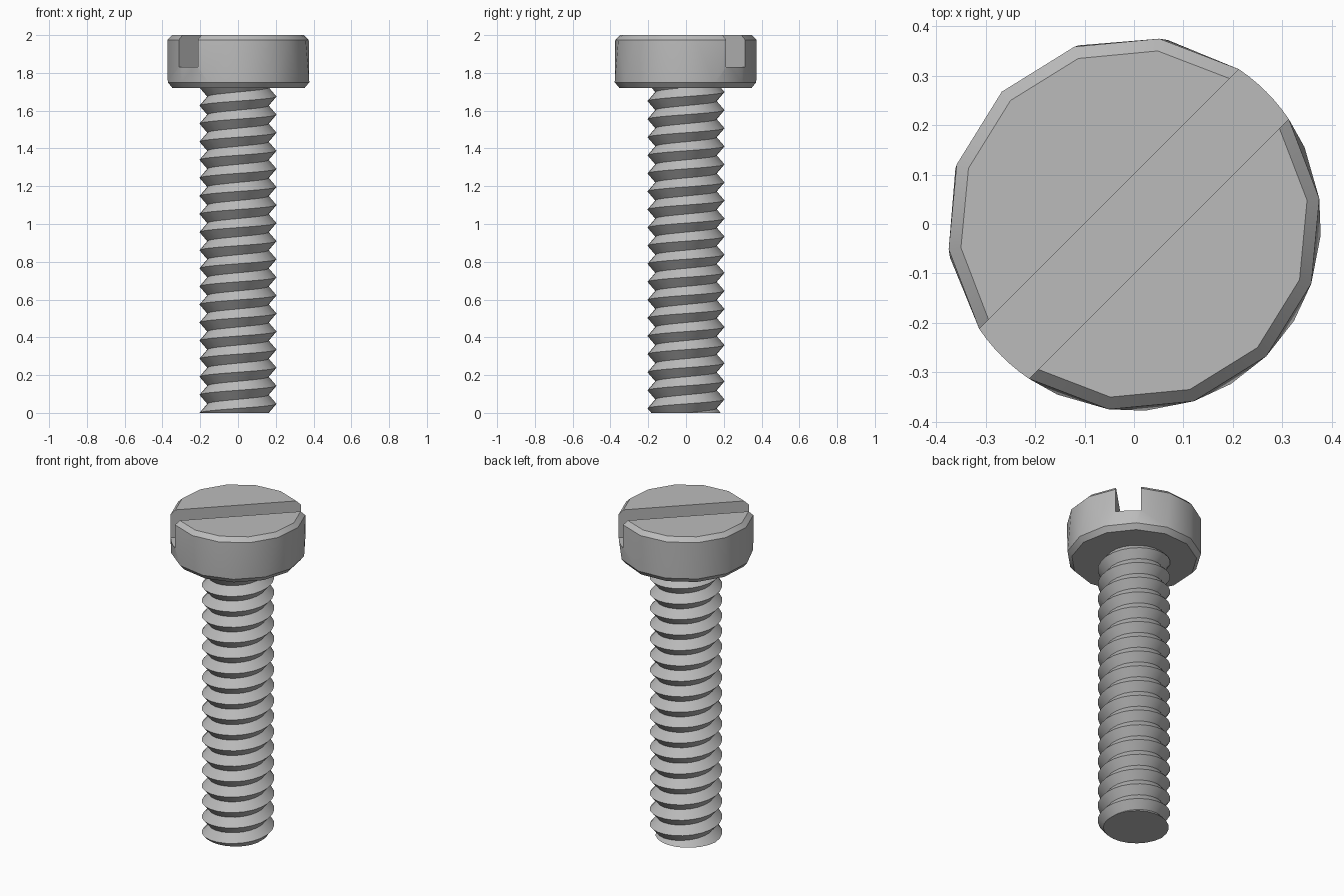
import bpy, bmesh
from math import sin, cos, pi, radians
from mathutils import Vector

if "Cube" in bpy.data.objects:
    bpy.data.objects.remove(bpy.data.objects["Cube"], do_unlink=True)

steel = bpy.data.materials.new("grey_steel")
steel.use_nodes = True
steel.diffuse_color = (0.5, 0.5, 0.5, 1)
steel.node_tree.nodes["Principled BSDF"].inputs["Base Color"].default_value = (0.5, 0.5, 0.5, 1)


def add_object(name, bm):
    bmesh.ops.recalc_face_normals(bm, faces=bm.faces[:])
    mesh = bpy.data.meshes.new(name)
    bm.to_mesh(mesh)
    bm.free()
    mesh.materials.append(steel)
    obj = bpy.data.objects.new(name, mesh)
    bpy.context.collection.objects.link(obj)
    return obj


def activate(obj):
    bpy.ops.object.select_all(action='DESELECT')
    obj.select_set(True)
    bpy.context.view_layer.objects.active = obj


def polar(r, degrees, z):
    a = radians(degrees)
    return Vector((r * cos(a), r * sin(a), z))


# Head: a chamfered disc, wrapped around rings of points
HEAD_R, INNER_R, HALF_SLOT, SLOT_FLOOR = 0.378, 0.353, 10.8, 1.83
points = []
for k in range(13):
    angle = 135 + k * 360 / 13
    points += [polar(INNER_R, angle, 1.72), polar(HEAD_R, angle, 1.75)]
for start in (45 + HALF_SLOT, 225 + HALF_SLOT):
    for k in range(7):
        angle = start + k * (180 - 2 * HALF_SLOT) / 6
        points += [polar(HEAD_R, angle, 1.975), polar(INNER_R, angle, 2)]
for middle in (45, 225):
    for k in range(7):
        points.append(polar(HEAD_R, middle + HALF_SLOT * (k / 3 - 1), SLOT_FLOOR))
bm = bmesh.new()
for p in points:
    bm.verts.new(p)
bmesh.ops.convex_hull(bm, input=bm.verts[:])
bmesh.ops.dissolve_limit(bm, angle_limit=radians(0.5), verts=bm.verts[:], edges=bm.edges[:])
head = add_object("screw_head", bm)

# Diagonal driver slot
bm = bmesh.new()
bmesh.ops.create_cube(bm, size=1)
cutter = add_object("slot_cutter", bm)
cutter.scale = (1.2, 2 * HEAD_R * sin(radians(HALF_SLOT)) + 0.0005, 0.4)
cutter.location.z = SLOT_FLOOR + 0.2
cutter.rotation_euler.z = pi / 4
cutter.hide_render = True
slot = head.modifiers.new("slot", 'BOOLEAN')
slot.object = cutter
slot.operation = 'DIFFERENCE'
slot.solver = 'EXACT'
bpy.context.view_layer.update()
activate(head)
bpy.ops.object.modifier_apply(modifier=slot.name)
bpy.data.objects.remove(cutter, do_unlink=True)

# Shank: right-handed V thread swept as a helix, cut flat at both ends
SIDES, PITCH, TOP = 24, 0.0957, 1.73
CREST_R, ROOT_R = 0.204, 0.163
bm = bmesh.new()
crest, root = [], []
for i in range(SIDES * 22):
    angle = 360 * i / SIDES
    z = PITCH * (i / SIDES - 2.5)
    crest.append(bm.verts.new(polar(CREST_R, angle, z)))
    root.append(bm.verts.new(polar(ROOT_R, angle, z + PITCH / 2)))
for i in range(len(crest) - 1):
    bm.faces.new((crest[i], crest[i + 1], root[i + 1], root[i]))
    j = i + SIDES
    if j + 1 < len(crest):
        bm.faces.new((root[i], root[i + 1], crest[j + 1], crest[j]))
for height, direction in ((0, -1), (TOP, 1)):
    cut = bmesh.ops.bisect_plane(
        bm, geom=bm.verts[:] + bm.edges[:] + bm.faces[:], dist=1e-6,
        plane_co=(0, 0, height), plane_no=(0, 0, direction), clear_outer=True)
    rim = [e for e in cut["geom_cut"] if isinstance(e, bmesh.types.BMEdge)]
    bmesh.ops.contextual_create(bm, geom=rim)
shank = add_object("threaded_shank", bm)

for part in (head, shank):
    activate(part)
    bpy.ops.object.shade_smooth_by_angle(angle=radians(30))
